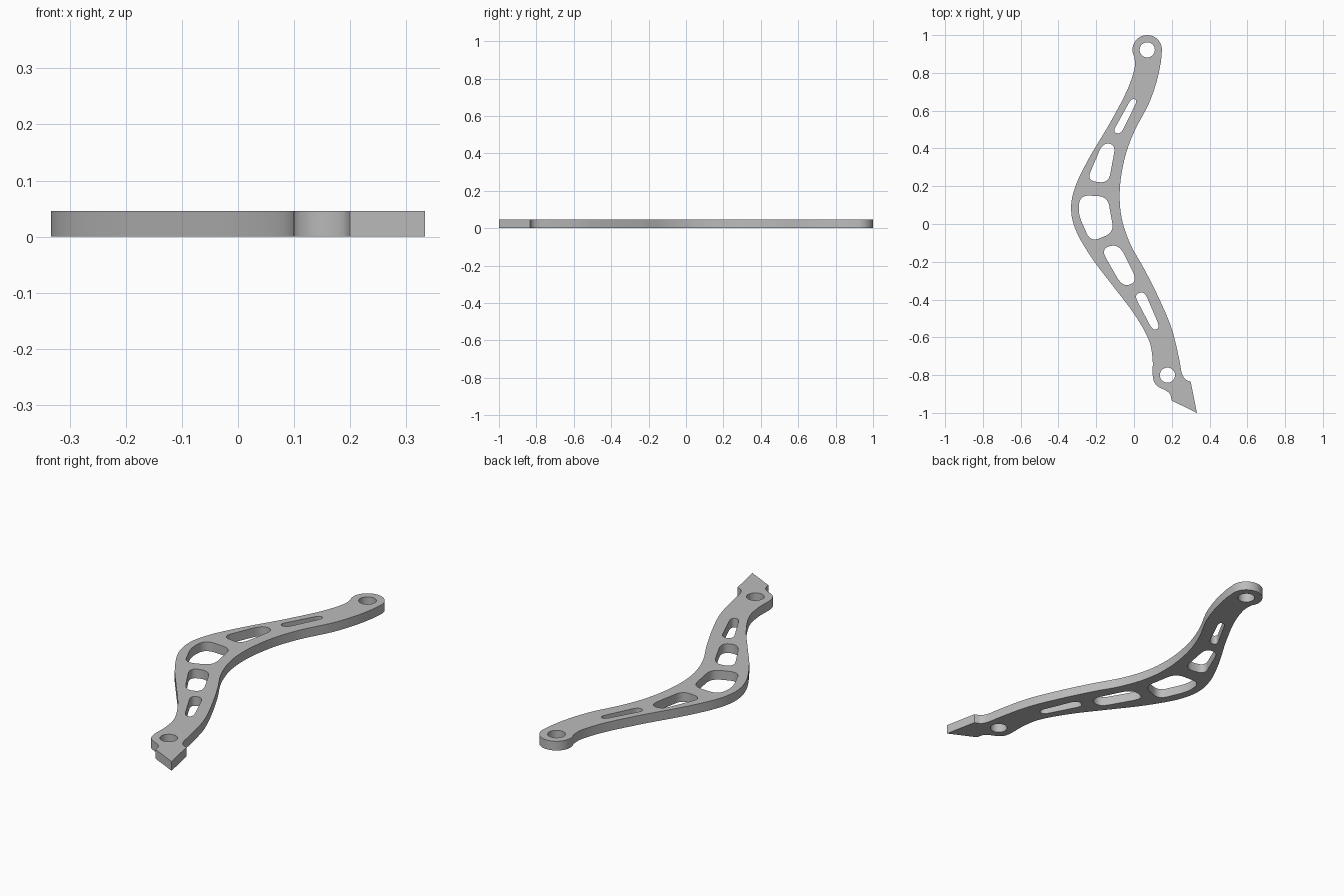
import bpy
from math import cos, sin, radians
from mathutils import Vector

THICKNESS = 0.046

cube = bpy.data.objects.get("Cube")
if cube:
    bpy.data.objects.remove(cube, do_unlink=True)


def smooth_path(points, steps=6):
    """Pass a smooth open curve through the points."""
    p = [Vector(q) for q in points]
    p = [2 * p[0] - p[1]] + p + [2 * p[-1] - p[-2]]
    out = []
    for a, b, c, d in zip(p, p[1:], p[2:], p[3:]):
        for i in range(steps):
            t = i / steps
            out.append(0.5 * (2 * b + (c - a) * t + (2 * a - 5 * b + 4 * c - d) * t**2
                              + (3 * b - a - 3 * c + d) * t**3))
    return out + [p[-2]]


def arc(center, radius, start, end, steps):
    angles = [radians(start + (end - start) * i / steps) for i in range(steps + 1)]
    return [Vector(center) + radius * Vector((cos(a), sin(a))) for a in angles]


def rounded(corners, reach, steps=8):
    """Round every corner of a polygon, cutting back up to reach along its edges."""
    p = [Vector(q) for q in corners]
    out = []
    for i, b in enumerate(p):
        a, c = p[i - 1], p[(i + 1) % len(p)]
        start = b + (a - b).normalized() * min(reach, (a - b).length * 0.48)
        end = b + (c - b).normalized() * min(reach, (c - b).length * 0.48)
        for k in range(steps + 1):
            t = k / steps
            out.append(start * (1 - t)**2 + b * 2 * t * (1 - t) + end * t**2)
    return out


# Outer profile: concave-side edge, pointed tip, inner edge, round eye
outer_edge = smooth_path([
    (0.003, 0.885), (0.002, 0.82), (-0.04, 0.70), (-0.13, 0.53), (-0.235, 0.354),
    (-0.31, 0.20), (-0.333, 0.08), (-0.305, -0.04), (-0.22, -0.185), (-0.12, -0.317),
    (0.0, -0.475), (0.077, -0.61), (0.098, -0.71), (0.10, -0.81), (0.12, -0.855),
    (0.166, -0.88), (0.19, -0.90), (0.20, -0.935)])
inner_edge = smooth_path([
    (0.30, -0.835), (0.27, -0.82), (0.252, -0.785), (0.238, -0.71), (0.20, -0.555),
    (0.135, -0.40), (0.055, -0.24), (-0.02, -0.105), (-0.066, 0.035), (-0.075, 0.185),
    (-0.05, 0.345), (0.0, 0.486), (0.077, 0.634), (0.12, 0.755), (0.143, 0.86)])
eye = arc((0.07, 0.922), 0.078, 0, 200, 32)
outline = outer_edge + [Vector((0.333, -1.0))] + inner_edge + eye

# Bolt holes and lightening windows
holes = [arc(c, 0.04, 0, 352.5, 47) for c in ((0.07, 0.922), (0.177, -0.80))]
windows = [
    ([(-0.013, 0.666), (0.018, 0.655), (-0.07, 0.476), (-0.113, 0.486)], 0.03),
    ([(-0.165, 0.43), (-0.097, 0.42), (-0.135, 0.215), (-0.25, 0.23)], 0.05),
    ([(-0.285, 0.153), (-0.14, 0.145), (-0.106, -0.045), (-0.23, -0.095),
      (-0.297, 0.055)], 0.05),
    ([(-0.177, -0.13), (-0.08, -0.105), (0.02, -0.305), (-0.06, -0.335)], 0.06),
    ([(0.0, -0.375), (0.055, -0.355), (0.138, -0.55), (0.10, -0.565)], 0.04)]
holes += [rounded(corners, reach) for corners, reach in windows]

# Flat lever plate, filled and extruded
curve = bpy.data.curves.new("lever_plate", "CURVE")
curve.dimensions = "2D"
curve.fill_mode = "BOTH"
curve.extrude = THICKNESS / 2
for loop in [outline] + holes:
    spline = curve.splines.new("POLY")
    spline.points.add(len(loop) - 1)
    for point, co in zip(spline.points, loop):
        point.co = (co.x, co.y, 0, 1)
    spline.use_cyclic_u = True

plate = bpy.data.objects.new("lever_plate", curve)
bpy.context.collection.objects.link(plate)
plate.location.z = THICKNESS / 2
for obj in bpy.context.selected_objects:
    obj.select_set(False)
plate.select_set(True)
bpy.context.view_layer.objects.active = plate
bpy.ops.object.convert(target="MESH")

# Weld the caps to the walls
bpy.ops.object.mode_set(mode="EDIT")
bpy.ops.mesh.select_all(action="SELECT")
bpy.ops.mesh.remove_doubles(threshold=0.0005)
bpy.ops.mesh.normals_make_consistent(inside=False)
bpy.ops.object.mode_set(mode="OBJECT")
bpy.ops.object.shade_smooth_by_angle(angle=radians(30))

# Grey metal
grey = bpy.data.materials.new("grey_metal")
grey.use_nodes = True
color = (0.5, 0.5, 0.5, 1)
grey.diffuse_color = color
grey.node_tree.nodes["Principled BSDF"].inputs["Base Color"].default_value = color
plate.data.materials.clear()
plate.data.materials.append(grey)
